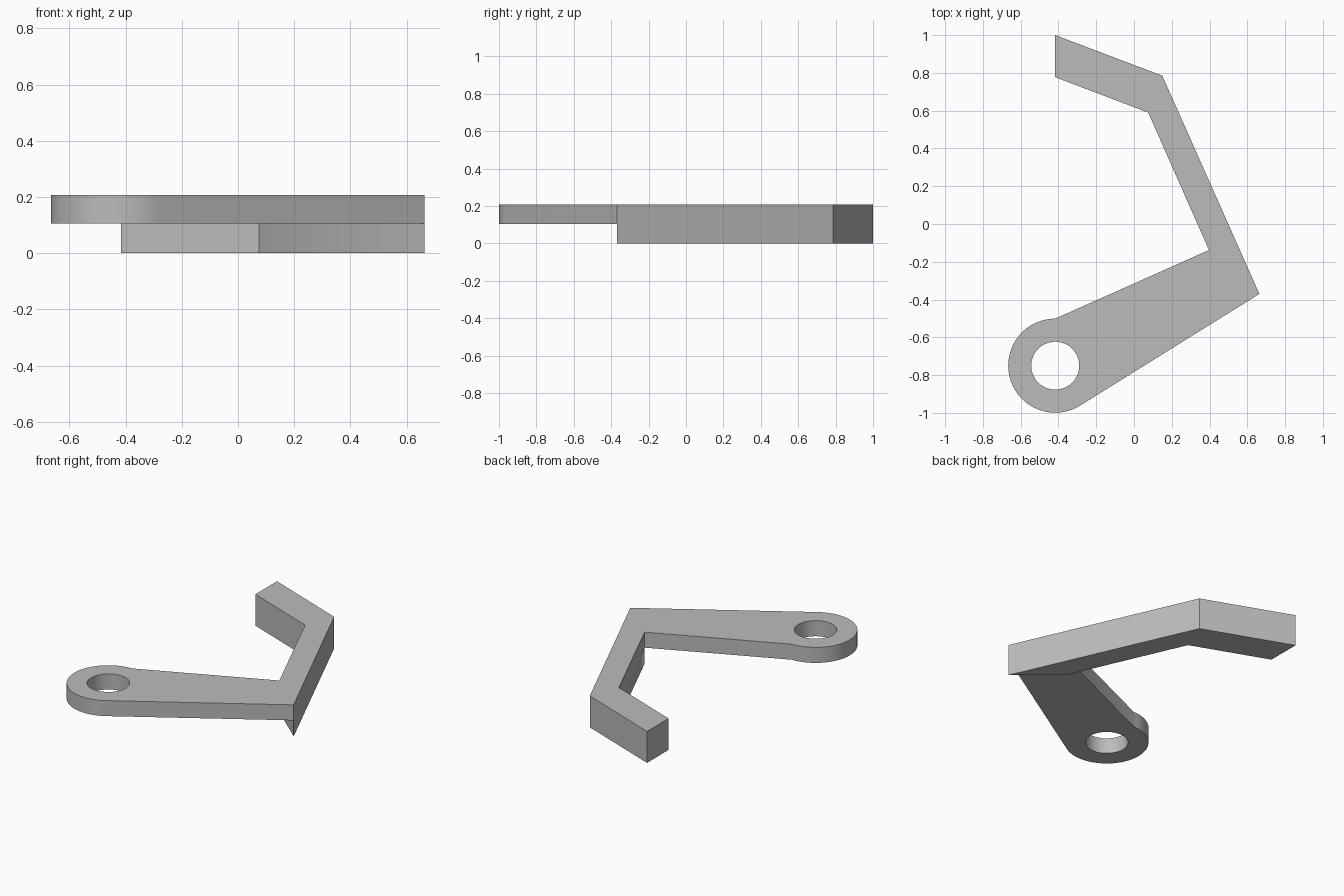
import bpy
import bmesh
from math import cos, sin, radians

cube = bpy.data.objects.get("Cube")
if cube:
    bpy.data.objects.remove(cube)

TOP, STEP = 0.207, 0.105      # top face and underside of the thin arm
CENTRE = (-0.417, -0.75)      # centre of the eyelet
EYE_R, HOLE_R = 0.249, 0.127


def arc(radius, start, end, steps):
    angles = [radians(start + (end - start) * i / steps) for i in range(steps + 1)]
    return [(CENTRE[0] + radius * cos(a), CENTRE[1] + radius * sin(a)) for a in angles]


def add_verts(bm, points):
    return [bm.verts.new((x, y, TOP)) for x, y in points]


def extrude_down(bm, faces, depth):
    geom = bmesh.ops.extrude_face_region(bm, geom=faces)["geom"]
    verts = [g for g in geom if isinstance(g, bmesh.types.BMVert)]
    bmesh.ops.translate(bm, verts=verts, vec=(0, 0, -depth))
    return [g for g in geom if isinstance(g, bmesh.types.BMFace)]


bm = bmesh.new()

# Bent hook outline; its last edge is shared with the arm
hook = add_verts(bm, [(0.664, -0.37), (0.15, 0.785), (-0.417, 1.0),
                      (-0.417, 0.777), (0.075, 0.59), (0.397, -0.138)])
bm.faces.new(hook)

# Tapered arm with a round eyelet and a through hole
rim = add_verts(bm, arc(EYE_R, 90, 301.7, 40))
hole = add_verts(bm, arc(HOLE_R, 0, 360, 48)[:-1])
edges = [bm.edges.get((hook[-1], hook[0]))]
path = [hook[-1]] + rim + [hook[0]]
edges += [bm.edges.new(pair) for pair in zip(path, path[1:])]
edges += [bm.edges.new(pair) for pair in zip(hole, hole[1:] + hole[:1])]
bmesh.ops.triangle_fill(bm, edges=edges, use_beauty=True, use_dissolve=False)

# Thin upper layer everywhere, then the deeper hook below it
under = extrude_down(bm, bm.faces[:], TOP - STEP)
hook_under = [f for f in under if f.calc_center_median().y > 0]
extrude_down(bm, hook_under, STEP)
bmesh.ops.recalc_face_normals(bm, faces=bm.faces[:])

mesh = bpy.data.meshes.new("hooked_lever")
bm.to_mesh(mesh)
bm.free()
lever = bpy.data.objects.new("hooked_lever", mesh)
bpy.context.collection.objects.link(lever)

# Plain grey finish
grey = bpy.data.materials.new("plain_grey")
grey.use_nodes = True
colour = (0.5, 0.5, 0.5, 1)
grey.diffuse_color = colour
grey.node_tree.nodes["Principled BSDF"].inputs["Base Color"].default_value = colour
mesh.materials.append(grey)

bpy.ops.object.select_all(action="DESELECT")
lever.select_set(True)
bpy.context.view_layer.objects.active = lever
bpy.ops.object.shade_smooth_by_angle(angle=radians(30))
